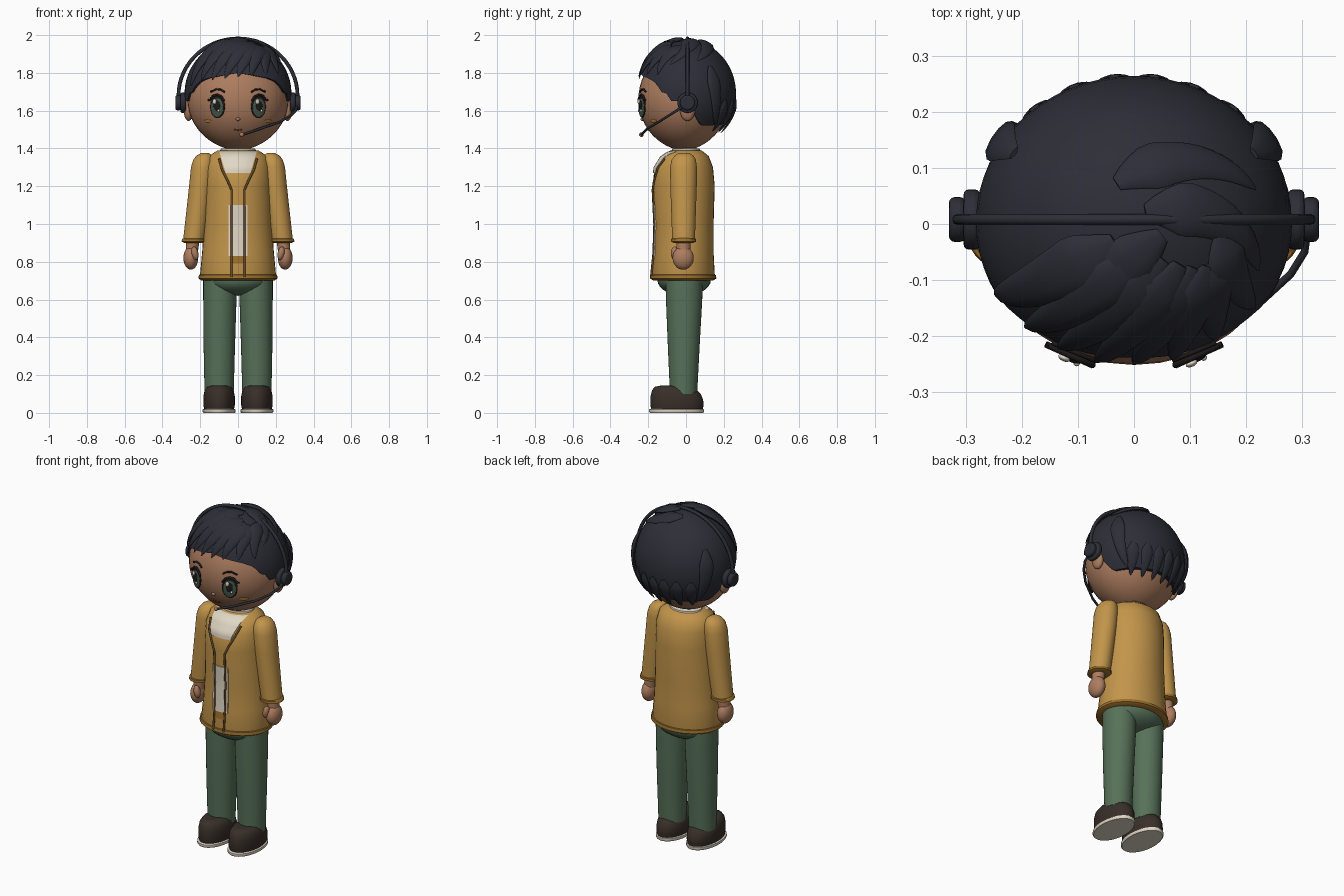
import bpy, bmesh, math
from mathutils import Vector as V

if "Cube" in bpy.data.objects:
    bpy.data.objects.remove(bpy.data.objects["Cube"])


def mat(name, r, g, b):
    m = bpy.data.materials.new(name)
    m.diffuse_color = (r, g, b, 1)
    m.use_nodes = True
    m.node_tree.nodes["Principled BSDF"].inputs["Base Color"].default_value = m.diffuse_color
    return m


HAIR = mat("hair_navy_black", .026, .027, .038)
SKIN = mat("warm_skin", .42, .205, .115)
JACKET = mat("mustard", .54, .30, .07)
HEM = mat("dark_mustard", .33, .16, .025)
TRIM = mat("brown_trim", .13, .065, .02)
PANTS = mat("sage_green", .095, .165, .10)
SHOE = mat("dark_brown", .040, .028, .022)
CREAM = mat("cream", .75, .68, .56)
BLACK = mat("near_black", .012, .010, .010)
IRIS = mat("grey_green", .06, .09, .065)


def finish(ob, m, angle=50):
    ob.data.materials.append(m)
    bpy.ops.object.select_all(action='DESELECT')
    ob.select_set(True)
    bpy.context.view_layer.objects.active = ob
    bpy.ops.object.shade_smooth_by_angle(angle=math.radians(angle))
    return ob


def skin(name, rings, m, angle=50):
    """Closed surface through a list of equal point loops."""
    bm = bmesh.new()
    loops = [[bm.verts.new(p) for p in r] for r in rings]
    n = len(loops[0])
    for a, b in zip(loops, loops[1:]):
        for i in range(n):
            j = (i + 1) % n
            bm.faces.new((a[i], a[j], b[j], b[i]))
    bm.faces.new(loops[0])
    bm.faces.new(loops[-1])
    bmesh.ops.recalc_face_normals(bm, faces=bm.faces)
    me = bpy.data.meshes.new(name)
    bm.to_mesh(me)
    bm.free()
    ob = bpy.data.objects.new(name, me)
    bpy.context.collection.objects.link(ob)
    return finish(ob, m, angle)


def loft(name, prof, m, side=1, n=36, angle=50):
    """Profile rows are z, rx, ry, cx, cy."""
    return skin(name, [[V((side * cx + rx * math.cos(k * math.tau / n),
                           cy + ry * math.sin(k * math.tau / n), z)) for k in range(n)]
                       for z, rx, ry, cx, cy in prof], m, angle)


def ball(name, loc, scale, m, rot=(0, 0, 0)):
    bpy.ops.mesh.primitive_uv_sphere_add(segments=24, ring_count=14, location=loc, rotation=rot)
    ob = bpy.context.object
    ob.name = name
    ob.scale = scale
    return finish(ob, m)


def sweep(name, pts, normals, sizes, m, n=8):
    """Elliptical section (width, thickness) swept along points."""
    rings = []
    for i, p in enumerate(pts):
        t = (pts[min(i + 1, len(pts) - 1)] - pts[max(i - 1, 0)]).normalized()
        side = t.cross(normals[i]).normalized()
        up = side.cross(t)
        w, h = sizes[i]
        rings.append([p + side * w * math.cos(k * math.tau / n) + up * h * math.sin(k * math.tau / n)
                      for k in range(n)])
    return skin(name, rings, m)


def tube(name, pts, r, m, ref=(0, -1, 0)):
    return sweep(name, [V(p) for p in pts], [V(ref)] * len(pts), [(r, r)] * len(pts), m)


def lerp_rows(rows, z):
    rows = sorted(rows)
    for a, b in zip(rows, rows[1:]):
        if z <= b[0]:
            f = max(0, (z - a[0]) / (b[0] - a[0]))
            return [u + (v - u) * f for u, v in zip(a, b)]
    return rows[-1]


def front_y(prof, x, z):
    _, rx, ry, _, cy = lerp_rows(prof, z)
    return cy - ry * math.sqrt(max(0, 1 - (x / rx) ** 2))


def plate(name, prof, z0, w0, z1, w1, m, off=.005):
    """Thin plate hugging the front of a lofted body."""
    rings = []
    for i in range(9):
        f = i / 8
        z, w = z0 + (z1 - z0) * f, w0 + (w1 - w0) * f
        row = [V((w * (k / 4 - 1), front_y(prof, w * (k / 4 - 1), z) - off, z)) for k in range(9)]
        rings.append(row + [p + V((0, .009, 0)) for p in reversed(row)])
    return skin(name, rings, m)


# Jacket body, hem and collar
torso = [(1.395, .06, .05, 0, 0), (1.388, .11, .085, 0, 0), (1.36, .155, .125, 0, -.005),
         (1.30, .172, .155, 0, -.012), (1.2, .175, .164, 0, -.012), (1.0, .18, .156, 0, -.01),
         (.85, .19, .158, 0, -.012), (.72, .202, .168, 0, -.015), (.706, .198, .165, 0, -.015)]
loft("jacket", torso, JACKET)
loft("jacket_hem", [(.735, .19, .16, 0, -.015), (.73, .207, .173, 0, -.015),
                    (.712, .21, .176, 0, -.015), (.702, .195, .16, 0, -.015)], HEM)
loft("shirt_collar", [(1.37, .10, .08, 0, 0), (1.398, .092, .074, 0, 0), (1.402, .06, .05, 0, 0)], CREAM)
plate("shirt_neckline", torso, 1.27, .065, 1.385, .10, CREAM)
plate("shirt_panel", torso, .83, .05, 1.10, .05, CREAM)
plate("shirt_lower_panel", torso, .79, .03, .83, .03, HEM)

# Legs, shoes, sleeves and hands
ball("pelvis", (0, -.01, .705), (.175, .142, .085), PANTS)
for s, tag in ((-1, "left"), (1, "right")):
    edge = [(.10, 1.345), (.085, 1.29), (.055, 1.23), (.034, 1.18), (.034, 1.0), (.034, .85), (.034, .72)]
    tube(tag + "_jacket_trim", [(s * x, front_y(torso, x, z) - .004, z) for x, z in edge], .006, TRIM,
         (1, 0, 0))
    loft(tag + "_leg", [(.72, .088, .098, .096, -.01), (.6, .088, .096, .096, -.01),
                        (.35, .083, .084, .099, -.012), (.1, .077, .072, .1, -.013)], PANTS, s)
    shoe = loft(tag + "_shoe", [(.015, .078, .135, .1, -.047), (.04, .083, .141, .1, -.048),
                                (.09, .083, .139, .1, -.048), (.12, .077, .13, .1, -.05),
                                (.138, .063, .112, .1, -.053), (.144, .04, .08, .1, -.055)], SHOE, s)
    for v in shoe.data.vertices:
        if v.co.z > .08:
            v.co.z -= .16 * max(0, v.co.y + .06)
    loft(tag + "_sole", [(0, .083, .141, .1, -.05), (.006, .088, .146, .1, -.05),
                         (.018, .087, .145, .1, -.05), (.022, .078, .136, .1, -.05)], CREAM, s)
    loft(tag + "_sleeve", [(1.376, .02, .028, .175, -.01), (1.362, .042, .05, .178, -.01),
                           (1.34, .055, .064, .182, -.012), (1.30, .062, .071, .187, -.013),
                           (1.2, .062, .070, .197, -.013), (1.0, .059, .063, .222, -.013),
                           (.91, .057, .060, .234, -.013)], JACKET, s)
    loft(tag + "_cuff", [(.925, .056, .058, .233, -.013), (.921, .063, .066, .233, -.013),
                         (.907, .064, .067, .235, -.013), (.9, .05, .052, .235, -.013)], HEM, s)
    loft(tag + "_wrist", [(.92, .036, .038, .238, -.013), (.85, .032, .036, .245, -.013)], SKIN, s)
    ball(tag + "_hand", (s * .25, -.015, .82), (.039, .056, .062), SKIN)
    ball(tag + "_thumb", (s * .228, -.06, .845), (.018, .02, .036), SKIN, (0, s * .2, 0))

# Head and neck
head = []
for i in range(25):
    t = math.radians(-88 + i * 176 / 24)
    c = math.cos(t) ** (1.1 if t < 0 else 1)
    head.append((1.66 + .27 * math.sin(t), .268 * c, .24 * c, 0, -.012))
loft("head", head, SKIN)
loft("neck", [(1.45, .05, .05, 0, 0), (1.36, .055, .052, 0, 0)], SKIN)


def face(x, z, off=0):
    return (x, front_y(head, x, z) - off, z)


ball("nose", face(0, 1.555), (.012, .010, .009), SKIN)
tube("mouth", [face(x, 1.497 + 6 * x * x, .001) for x in (-.022, -.012, 0, .012, .022)], .0035, TRIM, (0, 0, 1))
for s, tag in ((-1, "left"), (1, "right")):
    ang = s * math.radians(24)
    out = V((math.sin(ang), -math.cos(ang), 0))
    along = V((math.cos(ang), math.sin(ang), 0))
    base = V(face(s * .107, 1.622))
    # Eye layers: sideways shift, height shift, half width, half height, offset
    for part, dx, dz, w, h, off, m in (("rim", 0, 0, .043, .062, .003, BLACK),
                                       ("iris", 0, -.006, .036, .050, .008, IRIS),
                                       ("pupil", 0, .004, .018, .027, .013, BLACK),
                                       ("glint", -.012, .026, .011, .014, .017, CREAM),
                                       ("small_glint", .012, -.022, .006, .007, .016, CREAM)):
        ball(f"{tag}_eye_{part}", base + out * off + along * dx + V((0, 0, dz)), (w, .006, h), m, (0, 0, ang))
    tube(tag + "_upper_lash", [base + out * .008 + along * (s * x) + V((0, 0, z)) for x, z in
         ((-.04, .03), (-.025, .053), (0, .063), (.025, .056), (.043, .034), (.052, .036))], .006, BLACK, (0, 0, 1))
    tube(tag + "_eyebrow", [face(s * x, z, .002) for x, z in
         ((.07, 1.698), (.09, 1.711), (.115, 1.714), (.145, 1.70))], .005, BLACK, (0, 0, 1))
    ball(tag + "_cheek", face(s * .16, 1.545), (.026, .004, .010), HEM, (0, 0, s * .7))
    ball(tag + "_ear", (s * .262, .008, 1.605), (.026, .04, .06), SKIN)

# Hair cap with a hairline that varies around the head
C, R = V((0, .003, 1.69)), V((.283, .262, .285))
hairline = [(0, 1.80), (38, 1.77), (52, 1.745), (58, 1.70), (67, 1.69), (70, 1.65), (92, 1.65),
            (104, 1.55), (112, 1.52), (180, 1.53)]
rings = []
for j in range(19):
    ring = []
    for k in range(60):
        a = -180 + k * 6
        end = math.acos((lerp_rows(hairline, abs(a))[1] - C.z) / R.z)
        th = .03 + (end - .03) * min(j, 17) / 17
        d = V((math.sin(th) * math.sin(math.radians(a)), -math.sin(th) * math.cos(math.radians(a)), math.cos(th)))
        f = .88 if j == 18 else 1
        ring.append(C + V((d.x * R.x * f, d.y * R.y * f, d.z * R.z)))
    rings.append(ring)
skin("hair_cap", rings, HAIR)


def lock(name, a, b, c, w, lift=1.015, thick=.32):
    """Tapered lock laid along the hair surface."""
    unit = [V([(q - o) / r for q, o, r in zip(p, C, R)]).normalized() for p in (a, b, c)]
    pts, nor, size = [], [], []
    for i in range(15):
        t = i / 14
        d = (unit[0] * (1 - t) ** 2 + unit[1] * 2 * t * (1 - t) + unit[2] * t * t).normalized()
        pts.append(C + V([d[k] * R[k] for k in range(3)]) * lift)
        nor.append(V([d[k] / R[k] for k in range(3)]).normalized())
        f = w * max(.03, (1 - t) ** .6 * min(1, .25 + 3 * t))
        size.append((f, f * thick))
    sweep(name, pts, nor, size, HAIR, 10)


# Fringe swept to one side: start x, start y, tip x, tip y, tip z, width
for i, (sx, sy, tx, ty, tz, w) in enumerate((
        (-.03, -.03, -.255, -.13, 1.73, .068), (.01, -.05, -.20, -.19, 1.76, .062),
        (.05, -.06, -.14, -.23, 1.765, .06), (.08, -.07, -.07, -.25, 1.77, .058),
        (.11, -.08, .0, -.255, 1.78, .056), (.14, -.08, .07, -.245, 1.785, .054),
        (.16, -.07, .15, -.21, 1.79, .052), (.16, -.02, .215, -.15, 1.79, .05))):
    lock(f"fringe_lock_{i}", (sx, sy, 1.95), ((sx + tx) / 2 - .01, (sy + ty) / 2 - .03, 1.92),
         (tx, ty, tz), w, 1.02 + .006 * (i % 2))
lock("crown_lock_back", (-.03, .07, 1.96), (.10, .15, 1.93), (.21, .06, 1.86), .055)
lock("crown_lock_side", (.02, .02, 1.97), (.16, .05, 1.93), (.215, -.08, 1.84), .06)
lock("crown_lock_front", (.05, -.02, 1.97), (-.06, -.10, 1.95), (-.13, -.17, 1.87), .06)
for s, tag in ((-1, "left"), (1, "right")):
    lock(tag + "_side_lock", (s * .22, .13, 1.84), (s * .26, .16, 1.66), (s * .19, .17, 1.50), .05, 1.03)
for i in range(6):
    x = -.175 + i * .07
    y = .26 * math.sqrt(1 - (x / .283) ** 2)
    lock(f"nape_lock_{i}", (x, y, 1.66), (x, y, 1.56), (x * .9, y * .75, 1.47), .04, 1.01)

# Headset: band, ear cups, microphone
tube("headset_band", [(.315 * math.cos(math.radians(a)), .008, 1.68 + .302 * math.sin(math.radians(a)))
                      for a in range(0, 181, 6)], .010, HAIR, (0, 1, 0))
for s, tag in ((-1, "left"), (1, "right")):
    for part, x, r, d in (("cup", .29, .054, .03), ("cup_cover", .316, .04, .03)):
        bpy.ops.mesh.primitive_cylinder_add(vertices=28, radius=r, depth=d, location=(s * x, .008, 1.642),
                                            rotation=(0, math.pi / 2, 0))
        ob = bpy.context.object
        ob.name = f"{tag}_{part}"
        bev = ob.modifiers.new("soft_edge", 'BEVEL')
        bev.width, bev.segments = .01, 3
        finish(ob, HAIR)
tube("microphone_boom", [(.312, 0, 1.635), (.305, -.05, 1.60), (.28, -.09, 1.575), (.22, -.145, 1.54),
                         (.12, -.205, 1.505), (.03, -.235, 1.475)], .007, HAIR, (0, 0, 1))
ball("microphone_tip", (.02, -.236, 1.473), (.012, .012, .012), SKIN)
